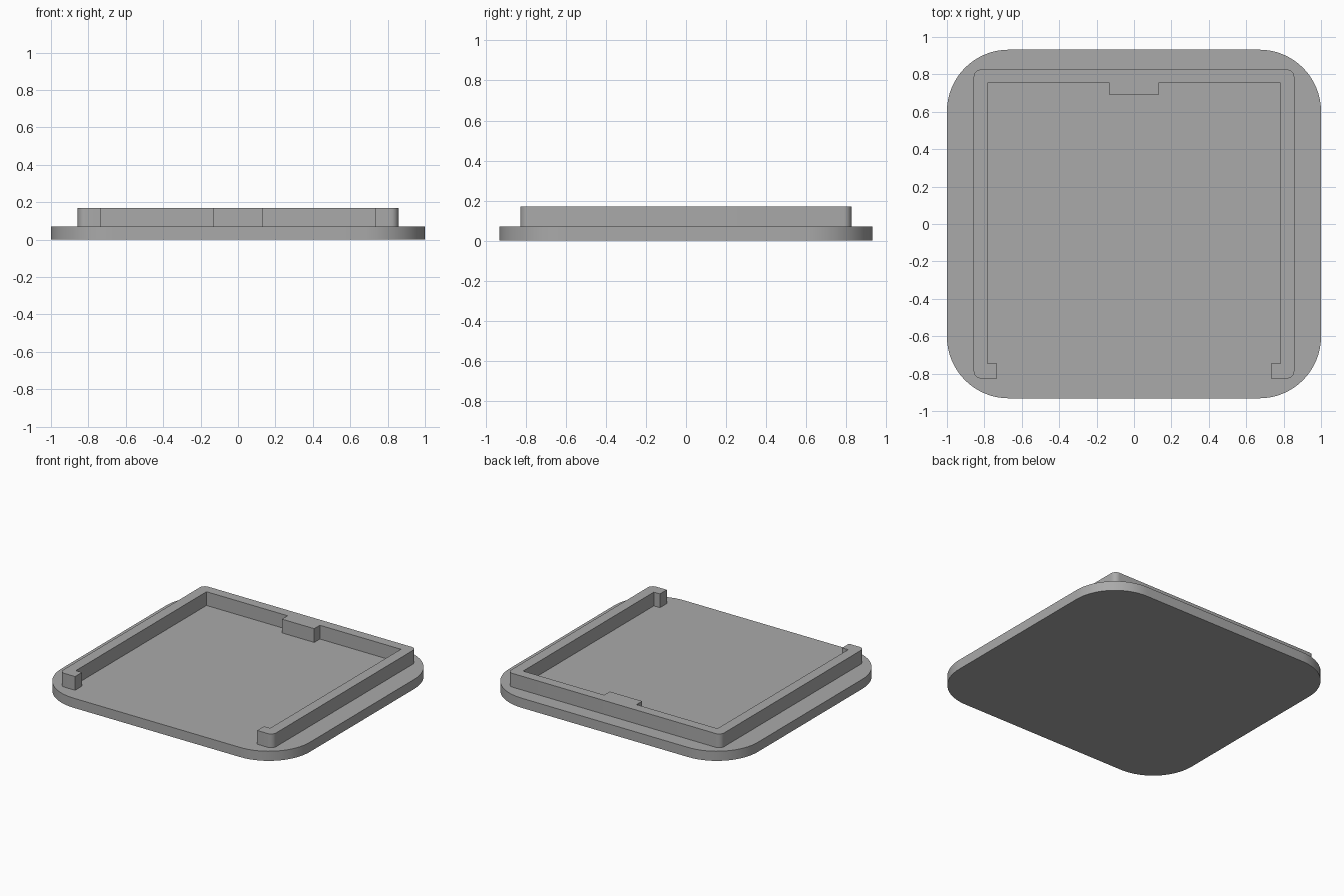
import bpy, bmesh
from math import cos, sin, pi

cube = bpy.data.objects.get("Cube")
if cube:
    bpy.data.objects.remove(cube, do_unlink=True)

grey = bpy.data.materials.new("plain grey")
grey.use_nodes = True
colour = (0.4, 0.4, 0.4, 1)
grey.diffuse_color = colour
grey.node_tree.nodes["Principled BSDF"].inputs["Base Color"].default_value = colour


def arc(cx, cy, r, start, steps):
    """Quarter turn, anticlockwise from the start angle."""
    return [(cx + r * cos(start + pi / 2 * i / steps),
             cy + r * sin(start + pi / 2 * i / steps)) for i in range(steps + 1)]


def extrude(name, outline, z0, z1):
    bm = bmesh.new()
    face = bm.faces.new([bm.verts.new((x, y, z0)) for x, y in outline])
    new = bmesh.ops.extrude_face_region(bm, geom=[face], use_keep_orig=True)["geom"]
    top = [v for v in new if isinstance(v, bmesh.types.BMVert)]
    bmesh.ops.translate(bm, verts=top, vec=(0, 0, z1 - z0))
    bmesh.ops.recalc_face_normals(bm, faces=bm.faces)
    mesh = bpy.data.meshes.new(name)
    bm.to_mesh(mesh)
    bm.free()
    mesh.materials.append(grey)
    obj = bpy.data.objects.new(name, mesh)
    bpy.context.collection.objects.link(obj)
    bpy.ops.object.select_all(action="DESELECT")
    obj.select_set(True)
    bpy.context.view_layer.objects.active = obj
    bpy.ops.object.shade_smooth_by_angle(angle=pi / 6)
    return obj


# Base plate with large rounded corners
W, D, R, PLATE = 1.0, 0.932, 0.33, 0.07
corners = [(1, 1), (-1, 1), (-1, -1), (1, -1)]
plate = []
for i, (sx, sy) in enumerate(corners):
    plate += arc(sx * (W - R), sy * (D - R), R, i * pi / 2, 16)
extrude("base_plate", plate, 0, PLATE)

# Three-sided rim: right half of the outline, from the back tab round to the back
w, d, r, TOP = 0.857, 0.826, 0.04, 0.17
half = [(0.13, 0.69), (0.13, 0.755), (0.782, 0.755),    # back tab and inner back wall
        (0.782, -0.747), (0.733, -0.747), (0.733, -d)]  # inner side wall and front lip
half += arc(w - r, -d + r, r, -pi / 2, 6)
half += arc(w - r, d - r, r, 0, 6)
rim = half + [(-x, y) for x, y in reversed(half)]
extrude("rim", rim, PLATE, TOP)
